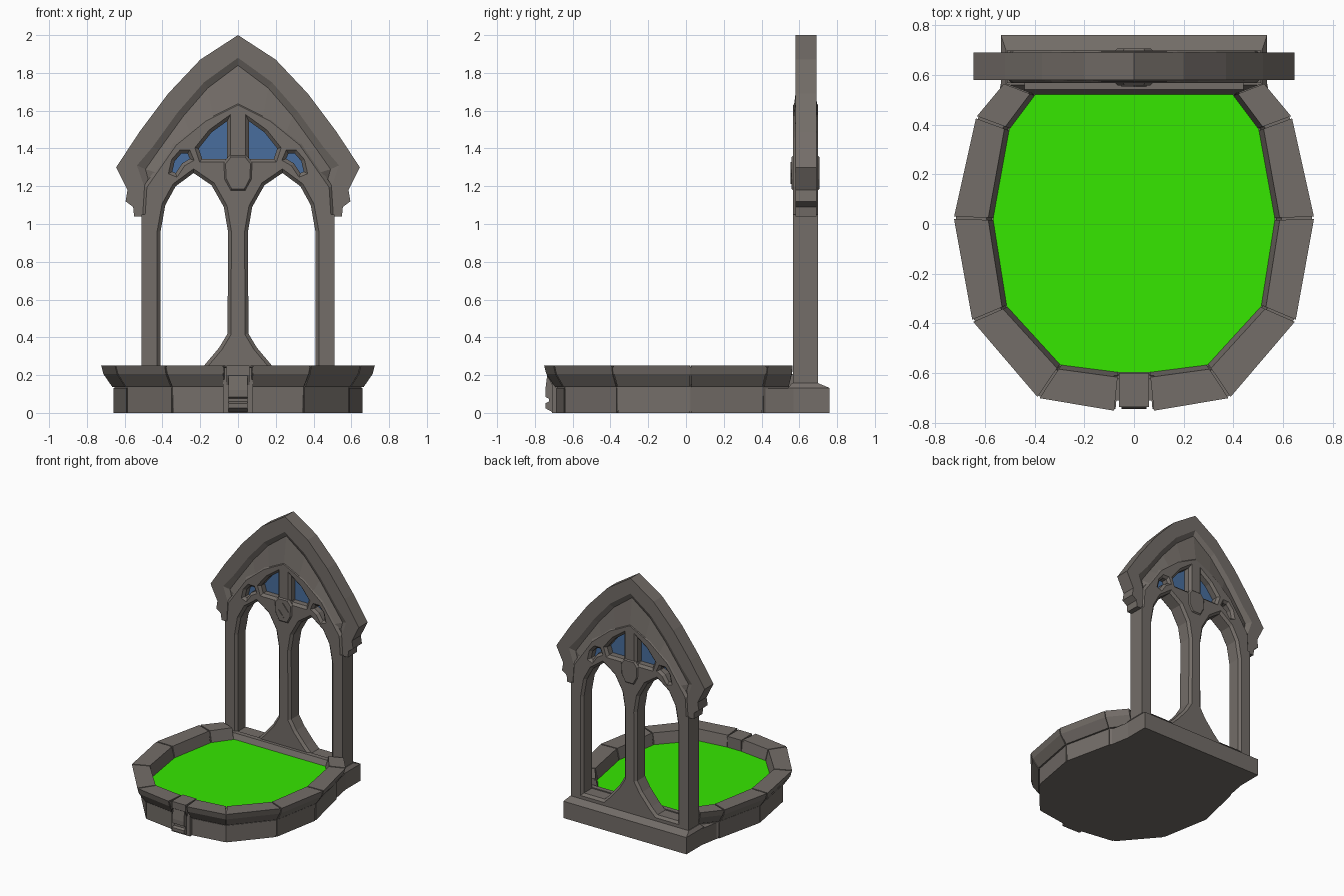
import bpy, bmesh, math
from mathutils import Vector, Matrix

if "Cube" in bpy.data.objects:
    bpy.data.objects.remove(bpy.data.objects["Cube"])


def material(name, col):
    m = bpy.data.materials.new(name)
    m.diffuse_color = (*col, 1)
    m.use_nodes = True
    m.node_tree.nodes["Principled BSDF"].inputs["Base Color"].default_value = m.diffuse_color
    return m


STONE = material("grey stone", (0.172, 0.153, 0.138))
WATER = material("bright green liquid", (0.038, 0.82, 0.0))
GLASS = material("blue glass", (0.066, 0.155, 0.34))


def add(name, mesh, mat):
    mesh.materials.clear()
    mesh.materials.append(mat)
    ob = bpy.data.objects.new(name, mesh)
    bpy.context.collection.objects.link(ob)
    return ob


def loft(name, rings, mat=STONE):
    """Skin a row of closed cross-sections and cap both ends."""
    bm = bmesh.new()
    vs = [[bm.verts.new(p) for p in r] for r in rings]
    n = len(vs[0])
    for a, b in zip(vs, vs[1:]):
        for i in range(n):
            bm.faces.new((a[i], a[(i + 1) % n], b[(i + 1) % n], b[i]))
    caps = [bm.faces.new(vs[0]), bm.faces.new(vs[-1])]
    bmesh.ops.triangulate(bm, faces=caps)
    bmesh.ops.recalc_face_normals(bm, faces=bm.faces)
    me = bpy.data.meshes.new(name)
    bm.to_mesh(me)
    bm.free()
    return add(name, me, mat)


def mirror(pts):
    """Right-half polyline -> full polyline running left to right."""
    return [(-x, z) for x, z in reversed(pts) if x > 0] + list(pts)


def flip(pts):
    return [(-x, z) for x, z in pts]


def plan(pts, z):
    return [(x, y, z) for x, y in pts]


def upright(pts, y):
    return [(x, y, z) for x, z in pts]


def box(name, x0, x1, y0, y1, z0, z1):
    r = [(x0, y0), (x1, y0), (x1, y1), (x0, y1)]
    return loft(name, [plan(r, z0), plan(r, z1)])


# ---- basin: outlines of the rim, right half from front to back ----
outer = [(.075, -.752), (.385, -.70), (.65, -.39), (.725, .025), (.635, .43), (.52, .568)]
inner = [(.06, -.595), (.295, -.565), (.51, -.33), (.565, .02), (.50, .38), (.395, .52)]


def section(o, i, prof):
    """Profile of (distance in from outer edge, height); negative = out from inner edge."""
    o, i = Vector(o), Vector(i)
    d = (i - o).normalized()
    out = []
    for t, z in prof:
        p = o + d * t if t >= 0 else i + d * t
        out.append((p.x, p.y, z))
    return out


RIM = [(0, .25), (.012, .205), (.058, .138), (-.001, .13), (-.001, .16), (-.022, .25)]
FOOT = [(.066, .132), (.066, 0), (-.03, 0), (-.03, .132)]
CORE = [(.008, .242), (.02, .205), (.07, .138), (.074, .01), (-.01, .01), (-.008, .14), (-.028, .242)]

for side, label in ((1, "right"), (-1, "left")):
    O = [Vector((side * x, y)) for x, y in outer]
    I = [Vector((side * x, y)) for x, y in inner]
    for k in range(len(O) - 1):
        g = .005 / (O[k + 1] - O[k]).length
        ends = [(O[k].lerp(O[k + 1], t), I[k].lerp(I[k + 1], t)) for t in (g, 1 - g)]
        loft(f"rim_block_{label}_{k}", [section(a, b, RIM) for a, b in ends])
        loft(f"foot_block_{label}_{k}", [section(a, b, FOOT) for a, b in ends])

# joint filler behind the gaps, kept back from the keystone
full_o, full_i = mirror(outer), mirror(inner)
half = len(outer)
for label, part in (("left", slice(0, half)), ("right", slice(half, None))):
    loft(f"basin_core_{label}",
         [section(a, b, CORE) for a, b in zip(full_o[part], full_i[part])])

# floor slab and liquid
floor = [section(a, b, [(.075, 0)])[0][:2] for a, b in zip(full_o, full_i)]
floor[0], floor[-1] = (-.535, .57), (.535, .57)
loft("basin_floor", [plan(floor, 0), plan(floor, .128)])
pool = [(x * 1.004, y * 1.004) for x, y in full_i]
loft("liquid", [plan(pool, .156), plan(pool, .165)], WATER)

# front keystone
key = [(-.60, .25), (-.737, .25), (-.737, .20), (-.70, .13), (-.60, .13)]
loft("keystone_top", [[(x, y, z) for y, z in key] for x in (-.06, .06)])
box("keystone_backing", -.08, .08, -.71, -.61, 0, .24)
low = [(-.62, .20), (-.735, .20), (-.745, .12), (-.745, .085), (-.725, .075), (-.725, .06),
       (-.745, .05), (-.745, .025), (-.70, 0), (-.62, 0)]
loft("keystone_bracket", [[(x, y, z) for y, z in low] for x in (-.05, .05)])

# ---- plinth under the arch, with the raised sill behind the liquid ----


def rect(x, y0, y1):
    return [(-x, y0), (x, y0), (x, y1), (-x, y1)]


loft("plinth", [plan(rect(.535, .54, .76), 0), plan(rect(.535, .54, .76), .132),
                plan(rect(.515, .56, .70), .157)])
sill = [(.522, .02), (.522, .165), (.542, .205), (.58, .205), (.58, .02)]
loft("sill", [[(x, y, z) for y, z in sill] for x in (-.44, .44)])

# ---- pointed hood, its inner panel sloping forward to the tracery ----
hood = [(0, 2), (.2, 1.87), (.37, 1.69), (.52, 1.49), (.645, 1.30),
        (.585, 1.18), (.595, 1.12), (.555, 1.09), (.55, 1.04)]
band = [(0, 1.88), (.18, 1.75), (.32, 1.59), (.45, 1.41), (.535, 1.31),
        (.49, 1.18), (.49, 1.12), (.48, 1.09), (.48, 1.04)]
step = [(0, 1.84), (.16, 1.72), (.29, 1.57), (.42, 1.39), (.49, 1.29),
        (.46, 1.18), (.46, 1.12), (.46, 1.09), (.46, 1.04)]
edge = [(0, 1.625), (.13, 1.56), (.25, 1.475), (.345, 1.385), (.425, 1.27),
        (.45, 1.18), (.45, 1.12), (.45, 1.09), (.45, 1.04)]
rings = []
for o, b, s, e in zip(*map(mirror, (hood, band, step, edge))):
    rings.append([(p[0], y, p[1]) for p, y in
                  ((o, .58), (b, .58), (s, .60), (e, .571),
                   (e, .695), (s, .67), (b, .69), (o, .69))])
loft("arch_hood", rings)

# ---- tracery: legs, mullion and window frames in one bevelled sheet ----
frame = mirror([(0, 1.65), (.18, 1.56), (.34, 1.43), (.50, 1.20), (.51, 1.04), (.51, .08)])
lancet = [(.23, .20), (.18, .25), (.10, .345), (.055, .42), (.053, .96), (.075, 1.09),
          (.14, 1.205), (.235, 1.27), (.33, 1.20), (.385, 1.10), (.41, .96), (.41, .20)]
big_pane = [(.057, 1.545), (.057, 1.345), (.19, 1.345), (.208, 1.40), (.14, 1.485)]
small_pane = [(.255, 1.345), (.267, 1.373), (.30, 1.373), (.335, 1.333),
              (.348, 1.277), (.33, 1.27), (.295, 1.322)]

cu = bpy.data.curves.new("tracery_outline", 'CURVE')
cu.dimensions = '2D'
cu.fill_mode = 'BOTH'
cu.extrude, cu.bevel_depth, cu.offset, cu.bevel_resolution = .048, .018, -.018, 0
holes = [lancet, big_pane, small_pane]
for poly in [frame] + holes + [flip(h) for h in holes]:
    sp = cu.splines.new('POLY')
    sp.points.add(len(poly) - 1)
    for p, (x, z) in zip(sp.points, poly):
        p.co = (x, z, 0, 1)
    sp.use_cyclic_u = True
helper = bpy.data.objects.new("tracery_outline", cu)
bpy.context.collection.objects.link(helper)
bpy.context.view_layer.update()
me = bpy.data.meshes.new_from_object(helper.evaluated_get(bpy.context.evaluated_depsgraph_get()))
bpy.data.objects.remove(helper)
me.transform(Matrix.Translation((0, .633, 0)) @ Matrix.Rotation(math.pi / 2, 4, 'X'))
for p in me.polygons:
    p.use_smooth = False
add("tracery", me, STONE)

# square outer edges of the legs, and glass panes
for s, label in ((1, "right"), (-1, "left")):
    box(f"leg_{label}", *sorted((s * .465, s * .51)), .567, .699, .10, 1.05)
    for pane, kind in ((big_pane, "big"), (small_pane, "small")):
        cx = sum(p[0] for p in pane) / len(pane)
        cz = sum(p[1] for p in pane) / len(pane)
        grown = [(s * (cx + (x - cx) * 1.1), cz + (z - cz) * 1.1) for x, z in pane]
        loft(f"{kind}_glass_{label}", [upright(grown, .628), upright(grown, .636)], GLASS)

# ---- boss on the mullion, with a raised diamond ----
boss = mirror([(.045, 1.365), (.078, 1.325), (.073, 1.235), (.04, 1.175)])
inset = [(x * .85, 1.27 + (z - 1.27) * .88) for x, z in boss]
loft("boss", [upright(inset, .558), upright(boss, .57), upright(boss, .695), upright(inset, .707)])
corners = [Vector(c) for c in ((0, 1.32), (.042, 1.27), (0, 1.22), (-.042, 1.27))]
for k in range(4):
    a, b = corners[k], corners[(k + 1) % 4]
    d = (b - a).normalized() * .006
    n = Vector((-d.y, d.x))
    bar = [tuple(a - d + n), tuple(b + d + n), tuple(b + d - n), tuple(a - d - n)]
    loft(f"boss_diamond_{k}", [upright(bar, .552), upright(bar, .562)])
